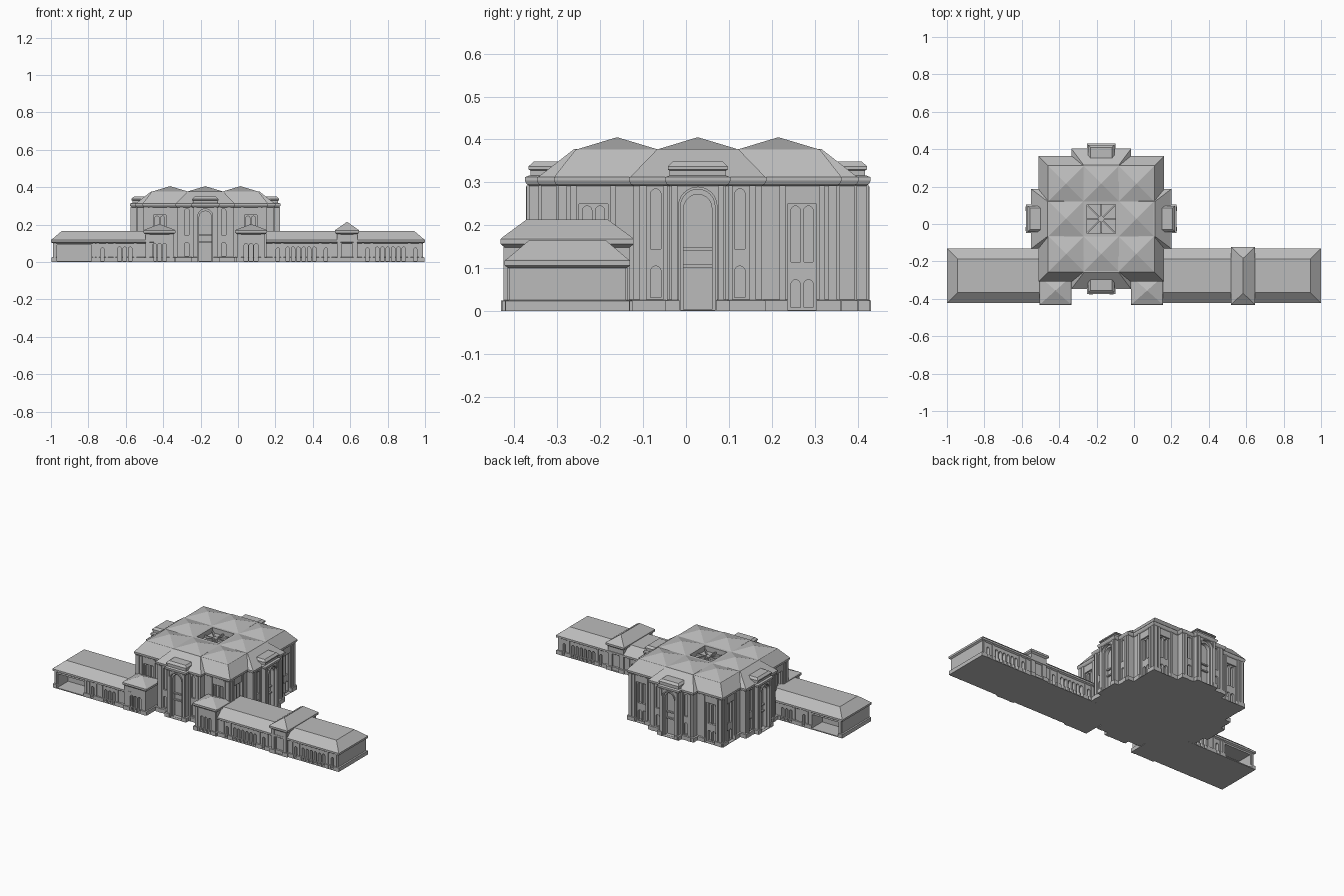
import bpy, bmesh, math
from mathutils import Matrix, Vector

if "Cube" in bpy.data.objects:
    bpy.data.objects.remove(bpy.data.objects["Cube"])

stone = bpy.data.materials.new("grey stone")
stone.use_nodes = True
GREY = (0.5, 0.5, 0.5, 1)
stone.diffuse_color = GREY
stone.node_tree.nodes["Principled BSDF"].inputs["Base Color"].default_value = GREY


def finish(bm, name):
    bmesh.ops.recalc_face_normals(bm, faces=bm.faces)
    mesh = bpy.data.meshes.new(name)
    bm.to_mesh(mesh)
    bm.free()
    mesh.materials.append(stone)
    ob = bpy.data.objects.new(name, mesh)
    bpy.context.scene.collection.objects.link(ob)
    return ob


def loft(bm, rings, M=Matrix()):
    """Skin a stack of equal-length point rings and cap both ends."""
    rows = [[bm.verts.new(M @ Vector(p)) for p in ring] for ring in rings]
    n = len(rows[0])
    for a, b in zip(rows, rows[1:]):
        for i in range(n):
            bm.faces.new((a[i], a[(i + 1) % n], b[(i + 1) % n], b[i]))
    bm.faces.new(rows[0][::-1])
    bm.faces.new(rows[-1])


def rect(x0, x1, y0, y1, z):
    return [(x0, y0, z), (x1, y0, z), (x1, y1, z), (x0, y1, z)]


def box(bm, x0, x1, y0, y1, z0, z1, M=Matrix()):
    loft(bm, [rect(x0, x1, y0, y1, z0), rect(x0, x1, y0, y1, z1)], M)


def panel(bm, M, u, half, z0, z1, y_out, y_in, arched=True):
    """Prism cutter, optionally round-headed, going inwards from the wall."""
    pts = [(u - half, z0), (u + half, z0)]
    if arched:
        steps = 10
        pts += [(u + half * math.cos(math.pi * i / steps),
                 z1 - half + half * math.sin(math.pi * i / steps)) for i in range(steps + 1)]
    else:
        pts += [(u + half, z1), (u - half, z1)]
    loft(bm, [[(x, y, z) for x, z in pts] for y in (y_out, y_in)], M)


def carve(ob, *layers):
    """Subtract each cutter mesh in turn and bake the result."""
    for bm in layers:
        cutter = finish(bm, "cutter")
        cutter.hide_render = True
        mod = ob.modifiers.new("recess", "BOOLEAN")
        mod.operation, mod.solver, mod.object = "DIFFERENCE", "EXACT", cutter
        bpy.context.view_layer.update()
        dg = bpy.context.evaluated_depsgraph_get()
        baked = bpy.data.meshes.new_from_object(ob.evaluated_get(dg))
        ob.modifiers.clear()
        ob.data = baked
        bpy.data.objects.remove(cutter)


def pilaster(bm, M, u, w, wall, z1, out=0.01):
    box(bm, u - w, u + w, wall - out, wall + 0.01, 0, z1, M)
    box(bm, u - w - 0.004, u + w + 0.004, wall - out - 0.005, wall + 0.01, 0, 0.025, M)


# Great hall: stepped plan with four identical fronts
CX, CY = -0.175, 0.0275
fronts = [Matrix.Translation((CX, CY, 0)) @ Matrix.Rotation(k * math.pi / 2, 4, "Z") for k in range(4)]
centre = fronts[0]


def hall_plan(off, z):
    c, m, mw, p, pw = (v + off for v in (0.325, 0.365, 0.15, 0.393, 0.066))
    side = [(-c, -c), (-mw, -c), (-mw, -m), (-pw, -m), (-pw, -p),
            (pw, -p), (pw, -m), (mw, -m), (mw, -c)]
    return [Matrix.Rotation(k * math.pi / 2, 4, "Z") @ Vector((x, y, z))
            for k in range(4) for x, y in side]


bm = bmesh.new()
loft(bm, [hall_plan(o, z) for o, z in
          ((0.009, 0), (0.009, 0.025), (0, 0.027), (0, 0.292), (0.006, 0.296),
           (0.01, 0.304), (0.01, 0.312), (0, 0.316))], centre)
hall = finish(bm, "hall_walls")
shallow, deep = bmesh.new(), bmesh.new()
for M in fronts:
    panel(shallow, M, 0, 0.044, 0.003, 0.288, -0.43, -0.383)
    panel(deep, M, 0, 0.033, 0.004, 0.272, -0.43, -0.36)
    for s in (-1, 1):
        for z0, z1 in ((0.032, 0.105), (0.145, 0.285)):
            panel(shallow, M, s * 0.098, 0.012, z0, z1, -0.39, -0.355)
        panel(shallow, M, s * 0.243, 0.034, 0.003, 0.25, -0.35, -0.315, False)
        for t in (-0.015, 0.015):
            for z0, z1 in ((0.008, 0.073), (0.115, 0.245)):
                panel(deep, M, s * 0.243 + t, 0.011, z0, z1, -0.35, -0.3)
carve(hall, shallow, deep)

# Pilasters and transoms of the hall
bm = bmesh.new()
for M in fronts:
    for s in (-1, 1):
        for u, w, wall in ((0.198, 0.007, -0.325), (0.29, 0.007, -0.325), (0.315, 0.01, -0.325),
                           (0.128, 0.008, -0.365), (0.076, 0.005, -0.365), (0.054, 0.007, -0.393)):
            pilaster(bm, M, s * u, w, wall, 0.293, 0.006)
    for z in (0.105, 0.145):
        box(bm, -0.033, 0.033, -0.37, -0.358, z - 0.004, z + 0.004, M)
finish(bm, "hall_pilasters")

# Raised arch surrounds
bm = bmesh.new()
for M in fronts:
    arcs = []
    for r, y in ((0.046, -0.39), (0.046, -0.4), (0.04, -0.4), (0.04, -0.38)):
        arcs.append([M @ Vector((-r, y, 0.003))] + [
            M @ Vector((-r * math.cos(math.pi * i / 12), y, 0.244 + r * math.sin(math.pi * i / 12)))
            for i in range(13)] + [M @ Vector((r, y, 0.003))])
    rows = [[bm.verts.new(p) for p in arc] for arc in arcs]
    for a, b in zip(rows, rows[1:] + rows[:1]):
        for i in range(len(a) - 1):
            bm.faces.new((a[i], a[i + 1], b[i + 1], b[i]))
finish(bm, "arch_surrounds")

# Hall roof: skirt, sunken skylight well, grid of eight pyramids
bm = bmesh.new()
loft(bm, [rect(-h, h, -h, h, z) for h, z in
          ((0.334, 0.314), (0.284, 0.377), (0.077, 0.377), (0.077, 0.345))], centre)
P, H = 0.188, 0.094
for i in (-1, 0, 1):
    for j in (-1, 0, 1):
        if i or j:
            loft(bm, [rect(i * P - h, i * P + h, j * P - h, j * P + h, z)
                      for h, z in ((H, 0.377), (0.001, 0.405))], centre)
for M in fronts:
    loft(bm, [rect(-0.156, 0.156, -0.37, -0.2, 0.314),
              rect(-0.094, 0.094, -0.288, -0.2, 0.378)], M)
finish(bm, "hall_roof")

# Parapets crowning the four porches
bm = bmesh.new()
for M in fronts:
    loft(bm, [rect(-w, w, -y, -0.31, z) for w, y, z in
              ((0.066, 0.39, 0.31), (0.066, 0.39, 0.328), (0.07, 0.395, 0.33),
               (0.07, 0.395, 0.337), (0.058, 0.382, 0.349))], M)
finish(bm, "porch_parapets")

# Skylight ribs
bm = bmesh.new()
for k in range(4):
    length = 0.076 if k % 2 == 0 else 0.1
    box(bm, -length, length, -0.004, 0.004, 0.34, 0.358, centre @ Matrix.Rotation(k * math.pi / 4, 4, "Z"))
box(bm, -0.014, 0.014, -0.014, 0.014, 0.34, 0.362, centre)
finish(bm, "skylight_ribs")

# Long wings: hipped at the outer end, flat on top
WY0, WY1 = -0.413, -0.14
WMID = (WY0 + WY1) / 2
FRONT = Matrix()
BACK = Matrix.Translation((0, 2 * WMID, 0)) @ Matrix.Scale(-1, 4, (0, 1, 0))


def wing(name, inner, outer, arches, niches, piers, opening=None):
    s = 1 if outer > 0 else -1
    prof = ((0.008, 0), (0.008, 0.024), (0, 0.026), (0, 0.1), (0.01, 0.106),
            (0.01, 0.118), (0.005, 0.121), (-0.047, 0.165))
    bm = bmesh.new()
    loft(bm, [rect(inner, outer + s * o, WY0 - o, WY1 + o, z) for o, z in prof])
    body = finish(bm, name + "_body")
    cut, bm = bmesh.new(), bmesh.new()
    for M in (FRONT, BACK):
        for u in arches:
            panel(cut, M, u, 0.0095, 0.004, 0.08, WY0 - 0.03, WY0 + 0.03)
        for u in niches:
            panel(cut, M, u, 0.009, 0.004, 0.075, WY0 - 0.03, WY0 + 0.02)
        if opening:
            panel(cut, M, opening, 0.092, 0.006, 0.09, WY0 - 0.03, WY0 + 0.1, False)
        for u in piers:
            pilaster(bm, M, u, 0.006, WY0, 0.102, 0.004)
    carve(body, cut)
    finish(bm, name + "_pilasters")


def arcade(mid, count):
    return [mid + (i - (count - 1) / 2) * 0.0285 for i in range(count)]


wing("right_wing", -0.45, -0.99, arcade(-0.605, 3), [-0.725],
     [-0.98, -0.77, -0.75, -0.7, -0.66, -0.55], -0.875)
wing("left_wing", 0.15, 0.99, arcade(0.337, 6) + arcade(0.815, 6), [0.213, 0.47, 0.692, 0.948],
     [0.19, 0.237, 0.44, 0.495, 0.668, 0.715, 0.915, 0.975])


# Pavilions: taller blocks breaking the wing line
def pavilion(name, x0, x1, y0, y1, ridge, openings, both_sides=False):
    walls = ((0.007, 0), (0.007, 0.024), (0, 0.026), (0, 0.148), (0.01, 0.156),
             (0.01, 0.168), (0.006, 0.172))
    rings = [rect(x0 - o, x1 + o, y0 - o, y1 + o, z) for o, z in walls]
    xm, ym = (x0 + x1) / 2, (y0 + y1) / 2
    top = 0.214 if ridge else 0.203
    rings.append(rect(xm - 0.001, xm + 0.001, ym - ridge - 0.001, ym + ridge + 0.001, top))
    bm = bmesh.new()
    loft(bm, rings)
    body = finish(bm, name)
    cut = bmesh.new()
    flip = Matrix.Translation((0, 2 * ym, 0)) @ Matrix.Scale(-1, 4, (0, 1, 0))
    for M in [FRONT, flip] if both_sides else [FRONT]:
        for u, half, z1, arched in openings:
            panel(cut, M, xm + u, half, 0.004, z1, y0 - 0.03, y0 + 0.018, arched)
    carve(body, cut)
    bm = bmesh.new()
    for u in (x0 + 0.012, x1 - 0.012):
        pilaster(bm, FRONT, u, 0.009, y0, 0.15, 0.004)
    finish(bm, name + "_pilasters")


lights = [(u, 0.0105, 0.098, True) for u in (-0.027, 0, 0.027)]
pavilion("right_front_pavilion", -0.495, -0.345, -0.422, -0.29, 0, lights)
pavilion("left_front_pavilion", -0.005, 0.145, -0.422, -0.29, 0, lights)
pavilion("wing_pavilion", 0.528, 0.638, -0.422, -0.132, 0.093, [(0, 0.026, 0.107, False)], True)
